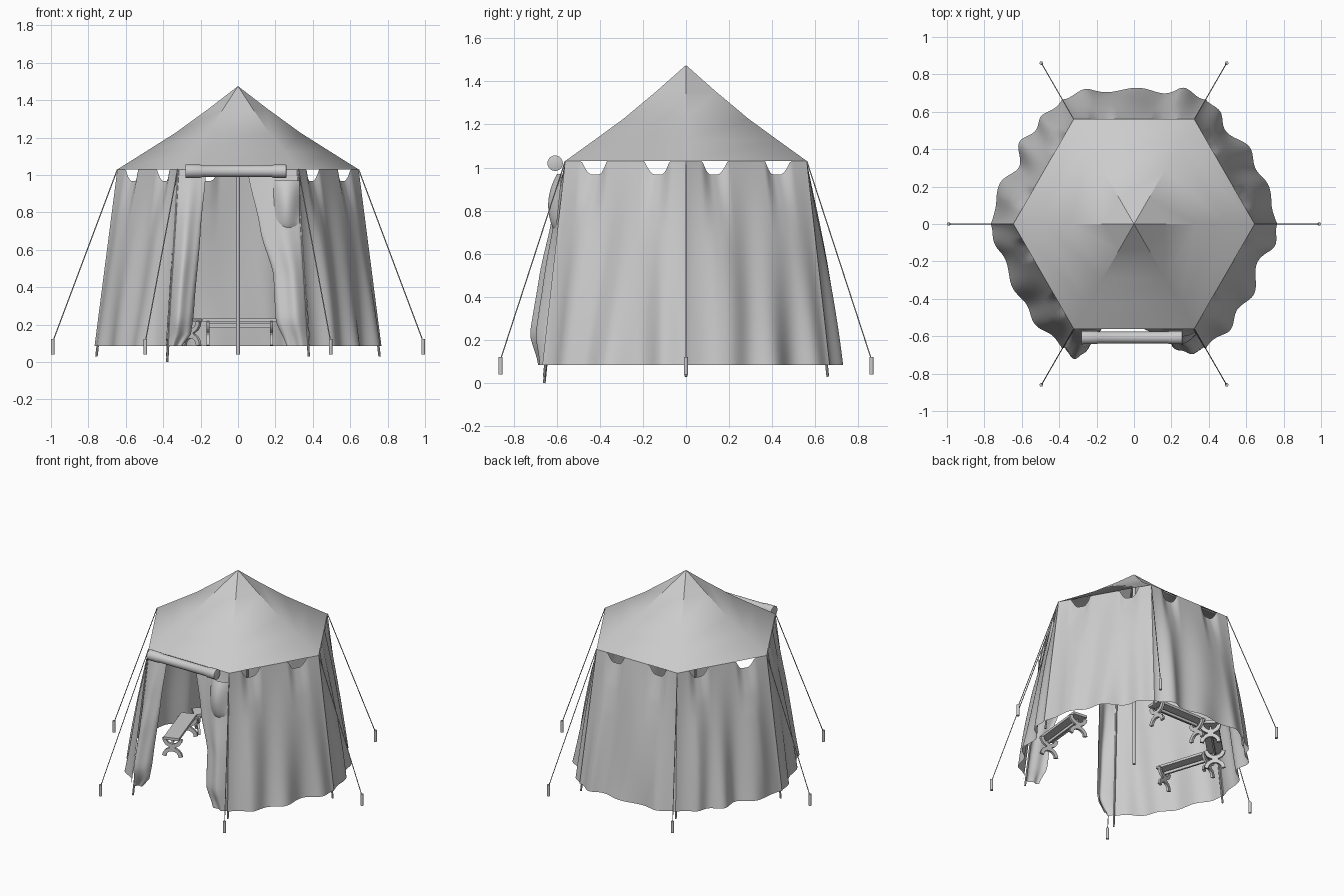
import bpy, bmesh, math, random
from mathutils import Vector, Matrix

if "Cube" in bpy.data.objects:
    bpy.data.objects.remove(bpy.data.objects["Cube"])

random.seed(4)
TOP_Z, HEM_Z = 1.03, 0.085


def finish(bm, name, angle=40):
    bmesh.ops.recalc_face_normals(bm, faces=bm.faces)
    me = bpy.data.meshes.new(name)
    bm.to_mesh(me)
    bm.free()
    ob = bpy.data.objects.new(name, me)
    bpy.context.collection.objects.link(ob)
    me.shade_smooth()
    me.set_sharp_from_angle(angle=math.radians(angle))
    return ob


def tube(name, a, b, r, sides=8):
    a, b = Vector(a), Vector(b)
    m = Matrix.Translation((a + b) / 2) @ (b - a).to_track_quat('Z', 'Y').to_matrix().to_4x4()
    bm = bmesh.new()
    bmesh.ops.create_cone(bm, cap_ends=True, segments=sides, radius1=r, radius2=r,
                          depth=(b - a).length, matrix=m)
    return finish(bm, name)


def sheet(name, func, nu, nv):
    """Cloth grid from func(u, v)."""
    bm = bmesh.new()
    g = [[bm.verts.new(func(i / nu, j / nv)) for i in range(nu + 1)] for j in range(nv + 1)]
    for j in range(nv):
        for i in range(nu):
            bm.faces.new((g[j][i], g[j][i + 1], g[j + 1][i + 1], g[j + 1][i]))
    return finish(bm, name, 80)


def corner(i, r, z):
    a = math.radians(60 * i)
    return Vector((r * math.cos(a), r * math.sin(a) * 1.003, z))


def interp(pts, t):
    for (a, x), (b, y) in zip(pts, pts[1:]):
        if t <= b:
            k = (t - a) / (b - a)
            return x + (y - x) * (k * k * (3 - 2 * k) * 0.4 + k * 0.6)
    return pts[-1][1]


# Roof: six slightly sagging panels
ROOF = [(0.645, TOP_Z), (0.49, 1.127), (0.335, 1.225), (0.16, 1.352)]
bm = bmesh.new()
rings = [[bm.verts.new(corner(i, r, z)) for i in range(6)] for r, z in ROOF]
apex = bm.verts.new((0, 0, 1.475))
for lo, hi in zip(rings, rings[1:]):
    for i in range(6):
        j = (i + 1) % 6
        bm.faces.new((lo[i], lo[j], hi[j], hi[i]))
for i in range(6):
    bm.faces.new((rings[-1][i], rings[-1][(i + 1) % 6], apex))
finish(bm, "roof", 35)

# Frame: centre pole, ridge poles, corner poles, guy ropes, pegs
tube("centre_pole", (0, 0, 0.04), (0, 0, 1.46), 0.01, 10)
for i in range(6):
    c = corner(i, 0.645, TOP_Z)
    tube("corner_pole", corner(i, 0.757, 0.0 if i == 4 else 0.03), corner(i, 0.638, TOP_Z - 0.004), 0.0065)
    mid = corner(i, 0.335, 1.214)
    tube("ridge_pole_lower", corner(i, 0.635, TOP_Z - 0.008), mid, 0.005, 6)
    tube("ridge_pole_upper", mid, (0, 0, 1.455), 0.005, 6)
    tube("guy_rope", c, corner(i, 0.99, 0.11), 0.003, 6)
    tube("peg", corner(i, 0.99, 0.04), corner(i, 0.99, 0.122), 0.01, 10)


# Walls: five draped panels, sagging openings under the eaves
def wall(i):
    t0, t1 = corner(i, 0.645, TOP_Z), corner(i + 1, 0.645, TOP_Z)
    b0, b1 = corner(i, 0.767, HEM_Z), corner(i + 1, 0.767, HEM_Z)
    n = (corner(i, 1, 0) + corner(i + 1, 1, 0)).normalized()
    ph, k, ph2 = random.uniform(0, 6.28), random.choice((2.6, 3.2)), random.uniform(0, 6.28)

    def f(u, v):
        p = t0.lerp(t1, u).lerp(b0.lerp(b1, u), v)
        win = min(1, 5 * u, 5 * (1 - u))
        win = win * win * (3 - 2 * win)
        # uneven folds that grow towards the hem
        w = u + 0.05 * math.sin(5 * u + ph2)
        fold = 0.019 * (1 + 0.5 * math.sin(4 * u + ph2)) * math.cos(2 * math.pi * k * w + ph + 1.2 * v)
        fold += 0.014 * math.cos(2 * math.pi * 1.6 * u + ph2 - 2.5 * v)
        p += n * win * ((0.05 + fold) * v ** 1.3 + 0.012 * math.sin(math.pi * v))
        # two sagging gaps
        d = min(abs(u - 0.24), abs(u - 0.76))
        dip = max(0, min(1, (0.105 - d) / 0.075))
        p.z -= 0.062 * math.sin(dip * math.pi / 2) * max(0, 1 - v * 2.5)
        return p - n * 0.01 * dip * max(0, 1 - v * 5)
    sheet("wall_panel", f, 64, 26)


for i in (0, 1, 2, 3, 5):
    wall(i)


# Door curtains gathered to each side of the open front
def curtain(name, outer, inner, bulge, waves, amp):
    def f(u, v):
        xo, xi = interp(outer, v), interp(inner, v)
        e = max(0, math.sin(math.pi * u))
        y = -0.558 - 0.1 * v - interp(bulge, v) * e ** 0.6
        y += amp * min(1, 0.15 + 1.5 * v) * e * math.cos(2 * math.pi * waves * u + 1.5 * v)
        return (xo + (xi - xo) * u, y, TOP_Z + (HEM_Z - TOP_Z) * v)
    sheet(name, f, 36, 30)


curtain("left_curtain", [(0, -0.318), (1, -0.372)],
        [(0, -0.17), (0.35, -0.2), (0.8, -0.235), (0.93, -0.25), (1, -0.30)],
        [(0, 0.0), (0.3, 0.03), (0.55, 0.055), (0.85, 0.075), (1, 0.02)], 1.1, 0.014)
curtain("right_curtain", [(0, 0.318), (1, 0.372)],
        [(0, 0.05), (0.35, 0.12), (0.6, 0.19), (0.85, 0.2), (1, 0.26)],
        [(0, 0.0), (0.3, 0.02), (0.55, 0.035), (0.85, 0.05), (1, 0.015)], 1.2, 0.012)


# Folded swag hanging over the right curtain
def swag(u, v):
    z = 0.97 - 0.22 * v - 0.05 * math.sin(math.pi * u) * v
    y = -0.57 - 0.1 * (TOP_Z - z)
    y -= 0.05 * math.sin(math.pi * u) * max(0, math.sin(math.pi * (0.1 + 0.9 * v))) ** 0.7
    return (0.19 + 0.14 * u, y, z)


sheet("curtain_swag", swag, 14, 14)

# Rolled-up door flap, thicker towards its ends
bm = bmesh.new()
prof = [(-0.282, 0.028), (-0.28, 0.036), (-0.2, 0.035), (-0.19, 0.031),
        (0.18, 0.031), (0.19, 0.035), (0.257, 0.036), (0.26, 0.028)]
N = 20
loops = [[bm.verts.new((x, -0.607 + r * math.cos(2 * math.pi * k / N),
                        1.02 + r * math.sin(2 * math.pi * k / N))) for k in range(N)] for x, r in prof]
for a, b in zip(loops, loops[1:]):
    for k in range(N):
        bm.faces.new((a[k], a[(k + 1) % N], b[(k + 1) % N], b[k]))
bm.faces.new(loops[0])
bm.faces.new(loops[-1])
finish(bm, "rolled_flap")


# Benches with curved crossed legs
def box(bm, size, loc):
    bmesh.ops.create_cube(bm, size=1, matrix=Matrix.Translation(loc) @ Matrix.Diagonal((*size, 1)))


def strip(bm, pts, w, x, t):
    """Curved bar in the YZ plane, width w, thickness t along x."""
    rows = []
    for k, p in enumerate(pts):
        d = (Vector(pts[min(k + 1, len(pts) - 1)]) - Vector(pts[max(k - 1, 0)])).normalized()
        q = [(p[0] - s * d.y * w / 2, p[1] + s * d.x * w / 2) for s in (1, -1)]
        rows.append([bm.verts.new((x + sx * t / 2, *q[m])) for sx, m in ((-1, 0), (1, 0), (1, 1), (-1, 1))])
    for a, b in zip(rows, rows[1:]):
        for m in range(4):
            bm.faces.new((a[m], a[(m + 1) % 4], b[(m + 1) % 4], b[m]))
    bm.faces.new(rows[0])
    bm.faces.new(rows[-1])


def bench(x, y, ang):
    bm = bmesh.new()
    box(bm, (0.40, 0.105, 0.018), (0, 0, 0.225))
    box(bm, (0.34, 0.012, 0.02), (0, 0, 0.195))
    for s in (-1, 1):
        arc = [(0.056 * math.cos(math.pi * k / 8), 0.052 * math.sin(math.pi * k / 8)) for k in range(9)]
        for pts in ([(a, 0.088 + h) for a, h in arc], [(a, 0.218 - h) for a, h in arc]):
            strip(bm, pts, 0.026, s * 0.17, 0.016)
        box(bm, (0.016, 0.04, 0.036), (s * 0.17, 0, 0.153))
    ob = finish(bm, "bench", 30)
    ob.location = (x, y, 0)
    ob.rotation_euler.z = math.radians(ang)


for x, y, ang in ((0.01, 0.45, 0), (-0.455, -0.01, 108), (-0.37, 0.36, 45), (0.46, -0.17, 84)):
    bench(x, y, ang)
